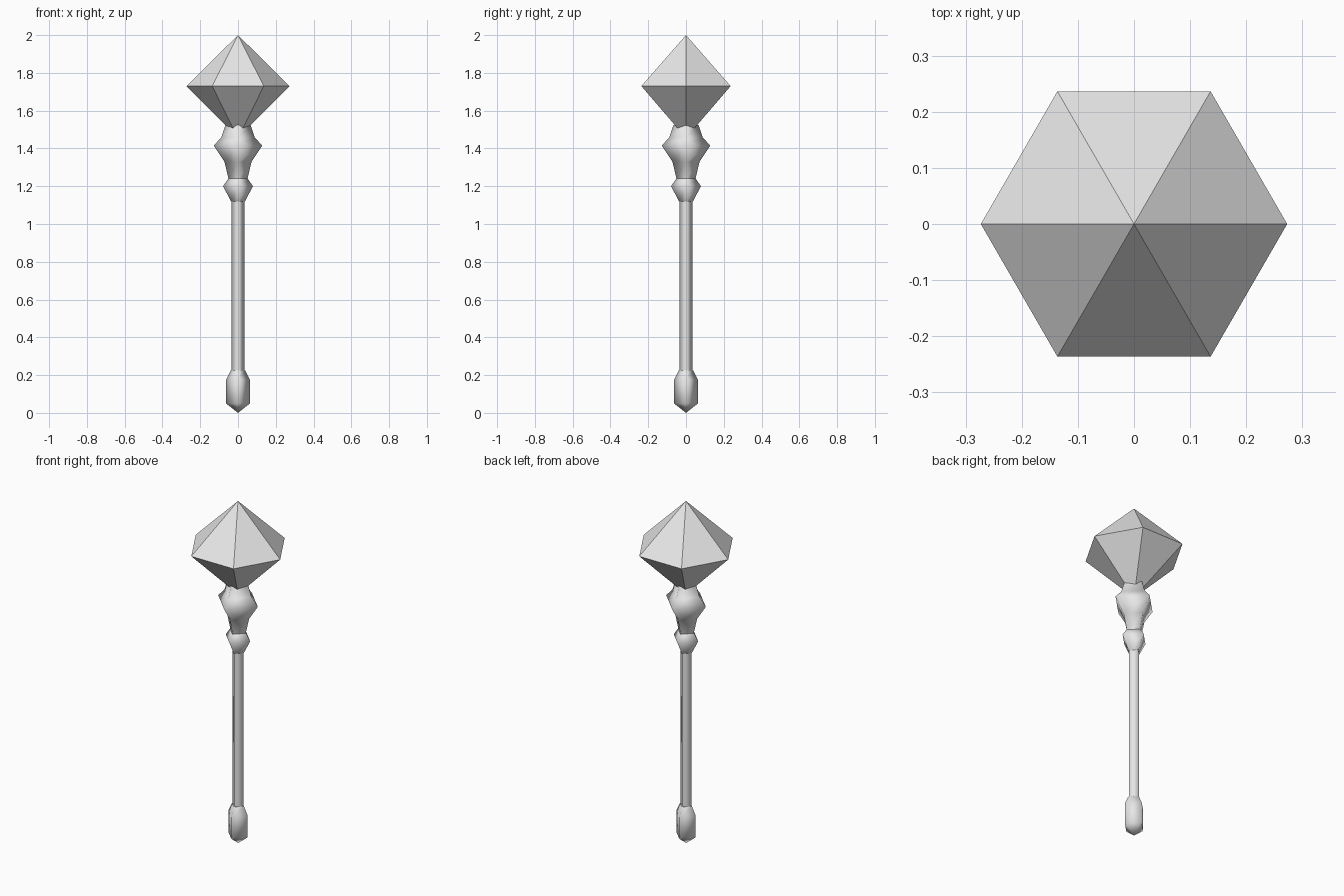
import bpy, bmesh
from math import cos, sin, tau

cube = bpy.data.objects.get("Cube")
if cube:
    bpy.data.objects.remove(cube, do_unlink=True)

grey = bpy.data.materials.new("plain grey")
grey.use_nodes = True
grey.diffuse_color = (0.8, 0.8, 0.8, 1)
grey.node_tree.nodes["Principled BSDF"].inputs["Base Color"].default_value = (0.8, 0.8, 0.8, 1)


def lathe(name, profile, sides, smooth):
    """Turn (radius, height) points into a closed solid; radius 0 makes a tip."""
    bm = bmesh.new()
    rings = []
    for r, z in profile:
        count = sides if r else 1
        rings.append([bm.verts.new((r * cos(tau * i / count), r * sin(tau * i / count), z))
                      for i in range(count)])
    for low, high in zip(rings, rings[1:]):
        for i in range(sides):
            j = (i + 1) % sides
            corners = [low[i % len(low)], low[j % len(low)],
                       high[j % len(high)], high[i % len(high)]]
            bm.faces.new(list(dict.fromkeys(corners)))
    for ring in (rings[0], rings[-1]):
        if len(ring) > 1:
            bm.faces.new(ring)
    bmesh.ops.recalc_face_normals(bm, faces=bm.faces)
    for face in bm.faces:
        # End caps stay flat and keep a crisp rim
        cap = abs(face.normal.z) > 0.999
        face.smooth = smooth and not cap
        if cap:
            for edge in face.edges:
                edge.smooth = False
    mesh = bpy.data.meshes.new(name)
    bm.to_mesh(mesh)
    bm.free()
    mesh.materials.append(grey)
    obj = bpy.data.objects.new(name, mesh)
    bpy.context.collection.objects.link(obj)
    return obj


# Four-sided handle, softly shaded
lathe("pommel", [(0, 0), (0.063, 0.05), (0.063, 0.175), (0.038, 0.225)], 4, True)
lathe("shaft", [(0.035, 0.22), (0.035, 1.125)], 4, True)
lathe("lower_collar", [(0.037, 1.12), (0.079, 1.2), (0.052, 1.24)], 4, True)
lathe("crystal_holder", [(0.05, 1.24), (0.072, 1.33), (0.128, 1.415),
                         (0.088, 1.46), (0.066, 1.525)], 4, True)

# Six-sided faceted crystal
lathe("crystal", [(0, 1.455), (0.273, 1.73), (0, 2)], 6, False)
